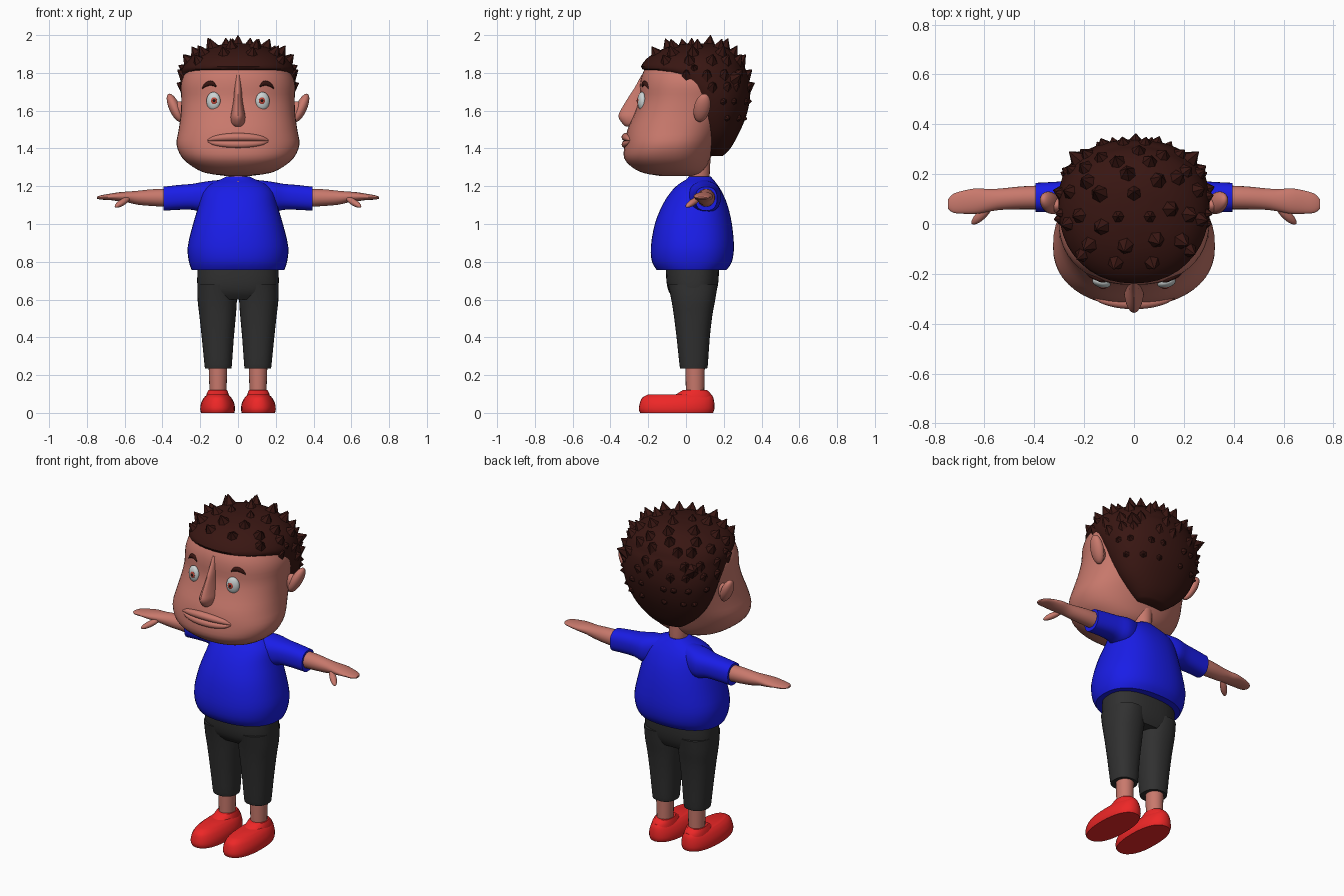
import bpy, bmesh, math, random
from mathutils import Vector, Matrix

random.seed(4)

def mat(name, r, g, b):
    m = bpy.data.materials.new(name)
    m.diffuse_color = (r, g, b, 1)
    return m

SKIN = mat("skin", .58, .19, .15)
HAIR = mat("hair_brown", .04, .008, .006)
BLUE = mat("shirt_blue", .01, .012, .8)
GREY = mat("trouser_grey", .03, .03, .03)
RED = mat("shoe_red", .85, .02, .02)
WHITE = mat("eye_white", .6, .65, .65)
IRIS = mat("iris_red", .5, .06, .04)
BLACK = mat("pupil_black", .01, .01, .01)

def finish(name, bm, material, mirror=False):
    bmesh.ops.recalc_face_normals(bm, faces=bm.faces)
    me = bpy.data.meshes.new(name)
    bm.to_mesh(me)
    bm.free()
    ob = bpy.data.objects.new(name, me)
    bpy.context.collection.objects.link(ob)
    me.materials.append(material)
    if mirror:
        ob.modifiers.new("mirror", 'MIRROR')
    return ob

# Cross-section row: (t, u centre, u half-width, v centre, v low, v high)
def section(row, a, n):
    t, cu, ru, cv, lo, hi = row
    c, s = math.cos(a), math.sin(a)
    p = lambda k: math.copysign(abs(k) ** (2 / n), k)
    return t, cu + ru * p(c), cv + p(s) * ((hi - cv) if s > 0 else (cv - lo))

def smooth_rows(rows, k):
    out = []
    for i in range(len(rows) - 1):
        a, b, c, d = (rows[max(0, min(len(rows) - 1, j))] for j in range(i - 1, i + 3))
        for j in range(k):
            f = j / k
            out.append([.5 * (2 * q + (r - p) * f + (2 * p - 5 * q + 4 * r - s) * f * f
                        + (3 * q - p - 3 * r + s) * f ** 3) for p, q, r, s in zip(a, b, c, d)])
    return out + [rows[-1]]

def loft(name, material, rows, axis='Z', n=2.0, segs=32, k=3, mirror=False):
    bm = bmesh.new()
    rings = []
    for row in smooth_rows(rows, k):
        ring = []
        for i in range(segs):
            t, u, v = section(row, math.tau * i / segs, n)
            ring.append(bm.verts.new((u, v, t) if axis == 'Z' else (t, u, v)))
        rings.append(ring)
    for a, b in zip(rings, rings[1:]):
        for i in range(segs):
            j = (i + 1) % segs
            bm.faces.new((a[i], a[j], b[j], b[i]))
    bm.faces.new(rings[0])
    bm.faces.new(rings[-1])
    return finish(name, bm, material, mirror)

def ball(name, material, centre, radii, rot=None, mirror=True):
    bm = bmesh.new()
    m = Matrix.Translation(centre) @ (rot or Matrix()) @ Matrix.Diagonal((*radii, 1))
    bmesh.ops.create_uvsphere(bm, u_segments=24, v_segments=14, radius=1, matrix=m)
    return finish(name, bm, material, mirror)

# Head
HEAD_N = 2.25
HEAD = [(1.255, 0, .07, -.05, -.14, .04), (1.27, 0, .17, -.07, -.225, .075),
        (1.30, 0, .235, -.09, -.285, .105), (1.35, 0, .295, -.1, -.328, .13),
        (1.42, 0, .325, -.09, -.325, .16), (1.50, 0, .314, -.06, -.31, .2),
        (1.58, 0, .303, -.03, -.275, .24), (1.66, 0, .30, 0, -.248, .27),
        (1.74, 0, .302, .02, -.243, .28), (1.80, 0, .28, .02, -.228, .28),
        (1.85, 0, .24, .03, -.19, .26), (1.90, 0, .13, .05, -.08, .18)]
loft("head", SKIN, HEAD, n=HEAD_N, segs=48)

def face_y(x, z):
    for a, b in zip(HEAD, HEAD[1:]):
        if a[0] <= z <= b[0]:
            f = (z - a[0]) / (b[0] - a[0])
            w, c, lo = (a[i] + f * (b[i] - a[i]) for i in (2, 3, 4))
            return c - (c - lo) * (1 - min(1, abs(x) / w) ** HEAD_N) ** (1 / HEAD_N)

# Nose, lips and ears
loft("nose", SKIN, [(1.515, 0, .018, -.27, -.318, -.22), (1.53, 0, .034, -.27, -.335, -.22),
                    (1.565, 0, .04, -.26, -.357, -.22), (1.60, 0, .034, -.25, -.347, -.21),
                    (1.66, 0, .024, -.23, -.312, -.2), (1.72, 0, .02, -.22, -.273, -.2),
                    (1.79, 0, .012, -.215, -.235, -.2)], segs=20)
for name, z, h, out in (("upper_lip", 1.46, .022, .024), ("lower_lip", 1.422, .019, .016)):
    rows = []
    for i in range(-6, 7):
        x = i * .027
        f = math.sqrt(max(.02, 1 - (i / 6) ** 2))
        zz = 1.44 + (z - 1.44) * f
        rows.append((x, face_y(x, zz), out * f, zz, zz - h * f, zz + h * f))
    loft(name, SKIN, rows, axis='X', segs=14, k=2)
ball("ear", SKIN, (.335, .085, 1.615), (.03, .043, .082),
     Matrix.Rotation(math.radians(24), 4, 'Y') @ Matrix.Rotation(math.radians(-12), 4, 'X'))
ball("ear_lobe_root", SKIN, (.31, .075, 1.60), (.035, .03, .05))

# Eyes and eyebrows
ey = face_y(.13, 1.65)
turn = Matrix.Rotation(math.radians(14), 4, 'Z')
ball("eye", WHITE, (.13, ey, 1.65), (.038, .022, .049), turn)
ball("iris", IRIS, (.128, ey - .018, 1.652), (.018, .007, .02), turn)
ball("pupil", BLACK, (.127, ey - .023, 1.653), (.008, .004, .009), turn)
brow = []
for x, z, h in ((.115, 1.728, .004), (.13, 1.742, .012), (.15, 1.745, .013),
                (.175, 1.735, .011), (.19, 1.718, .004)):
    brow.append((x, face_y(x, z), h * .9, z, z - h, z + h))
loft("eyebrow", HAIR, brow, axis='X', segs=12, mirror=True)

# Hair mass and its tufts
HAIR_ROWS = [(1.36, 0, .09, .15, .10, .195), (1.40, 0, .145, .15, .08, .235),
             (1.47, 0, .215, .15, .06, .275), (1.56, 0, .265, .14, .04, .315),
             (1.65, 0, .293, .13, .0, .337), (1.72, 0, .303, .10, -.06, .34),
             (1.785, 0, .302, .06, -.13, .332), (1.82, 0, .298, .05, -.232, .315),
             (1.86, 0, .275, .05, -.222, .298), (1.90, 0, .23, .05, -.175, .262),
             (1.935, 0, .155, .07, -.10, .21), (1.955, 0, .06, .08, .0, .14)]
loft("hair", HAIR, HAIR_ROWS, n=2.15, segs=40)

bm = bmesh.new()
def tuft(base, tip, r):
    d = tip - base
    m = Matrix.Translation((base + tip) / 2) @ d.to_track_quat('Z', 'Y').to_matrix().to_4x4()
    bmesh.ops.create_cone(bm, segments=6, radius1=r, radius2=.002, depth=d.length,
                          cap_ends=True, matrix=m)

mid = Vector((0, .06, 1.66))
# row index, tuft count, start and end angle, reach
for idx, count, a0, a1, reach in ((10, 7, 0, 309, .035), (9, 10, 0, 324, .032), (8, 11, -35, 215, .03),
                                  (6, 10, -15, 195, .028), (5, 9, 5, 175, .024),
                                  (4, 8, 20, 160, .022), (3, 6, 30, 150, .018)):
    for i in range(count):
        a = math.radians(a0 + (a1 - a0) * i / (count - 1) + random.uniform(-5, 5))
        t, u, v = section(HAIR_ROWS[idx], a, 2.15)
        p = Vector((u, v, t))
        out = (p - mid).normalized()
        lift = Vector((0, 0, .022 if idx > 4 else .0))
        tuft(p - out * .045, p + out * reach * random.uniform(.7, 1) + lift, .06)
tuft(Vector((0, .12, 1.92)), Vector((0, .13, 2.0)), .05)
for s in (-1, 1):
    tuft(Vector((s * .06, .03, 1.92)), Vector((s * .065, .03, 1.985)), .045)
    tuft(Vector((s * .24, .05, 1.80)), Vector((s * .315, .04, 1.84)), .06)
    tuft(Vector((s * .20, .24, 1.76)), Vector((s * .26, .29, 1.79)), .06)
finish("hair_tufts", bm, HAIR)

# Neck, shirt and sleeves
loft("neck", SKIN, [(1.19, 0, .035, .05, -.06, .11), (1.225, 0, .045, .06, -.018, .12),
                    (1.25, 0, .05, .07, .015, .125), (1.36, 0, .06, .06, .0, .13)], segs=20)
loft("shirt", BLUE, [(.757, 0, .245, .04, -.155, .215), (.80, 0, .26, .04, -.18, .243),
                     (.88, 0, .266, .04, -.186, .254), (1.0, 0, .238, .04, -.165, .243),
                     (1.10, 0, .208, .06, -.125, .22), (1.17, 0, .19, .08, -.08, .19),
                     (1.21, 0, .15, .08, -.04, .165), (1.235, 0, .095, .075, 0, .145),
                     (1.252, 0, .06, .07, .015, .13)], n=2.3, segs=40)
loft("sleeve", BLUE, [(.08, .095, .06, 1.15, 1.09, 1.235), (.17, .1, .085, 1.145, 1.06, 1.225),
                      (.24, .105, .07, 1.145, 1.075, 1.213), (.32, .107, .062, 1.14, 1.075, 1.206),
                      (.395, .107, .058, 1.135, 1.07, 1.197)], axis='X', n=2.4, mirror=True)

# Arms, hands and thumbs
loft("arm", SKIN, [(.36, .107, .048, 1.14, 1.09, 1.187), (.45, .105, .046, 1.14, 1.095, 1.184),
                   (.53, .1, .043, 1.142, 1.102, 1.176), (.58, .095, .045, 1.145, 1.113, 1.172),
                   (.63, .092, .051, 1.146, 1.12, 1.168), (.68, .088, .047, 1.144, 1.127, 1.16),
                   (.725, .083, .038, 1.141, 1.129, 1.152), (.747, .08, .018, 1.139, 1.134, 1.144)],
     axis='X', segs=24, mirror=True)
ball("thumb", SKIN, (.612, .036, 1.115), (.058, .019, .017),
     Vector((.07, -.065, -.045)).to_track_quat('X', 'Z').to_matrix().to_4x4())

# Trousers
loft("trouser_hips", GREY, [(.60, 0, .19, .04, -.06, .14), (.64, 0, .211, .04, -.09, .16),
                            (.70, 0, .216, .04, -.104, .172), (.79, 0, .213, .04, -.106, .175)],
     n=2.5, segs=40)
loft("trouser_leg", GREY, [(.235, .105, .07, .04, -.03, .112), (.26, .105, .073, .04, -.035, .116),
                           (.40, .107, .085, .04, -.05, .126), (.52, .108, .097, .04, -.065, .14),
                           (.60, .11, .104, .04, -.078, .155), (.68, .11, .104, .04, -.095, .168)],
     n=2.3, mirror=True)

# Ankles and shoes
loft("ankle", SKIN, [(.09, .106, .044, .048, 0, .096), (.26, .106, .05, .048, -.004, .1)],
     segs=20, mirror=True)
loft("shoe", RED, [(0, .108, .088, -.05, -.243, .143), (.02, .108, .092, -.05, -.25, .15),
                   (.05, .108, .088, -.05, -.245, .15), (.08, .108, .073, -.04, -.232, .145),
                   (.098, .108, .054, -.02, -.2, .135)], n=2.3, mirror=True)
loft("shoe_collar", RED, [(.07, .108, .066, .03, -.1, .142), (.10, .108, .058, .04, -.05, .132),
                          (.12, .107, .05, .045, -.018, .112)], n=2.2, mirror=True)

# Smooth shading
bpy.ops.object.select_all(action='SELECT')
bpy.context.view_layer.objects.active = bpy.data.objects["head"]
bpy.ops.object.shade_smooth_by_angle(angle=math.radians(42))
